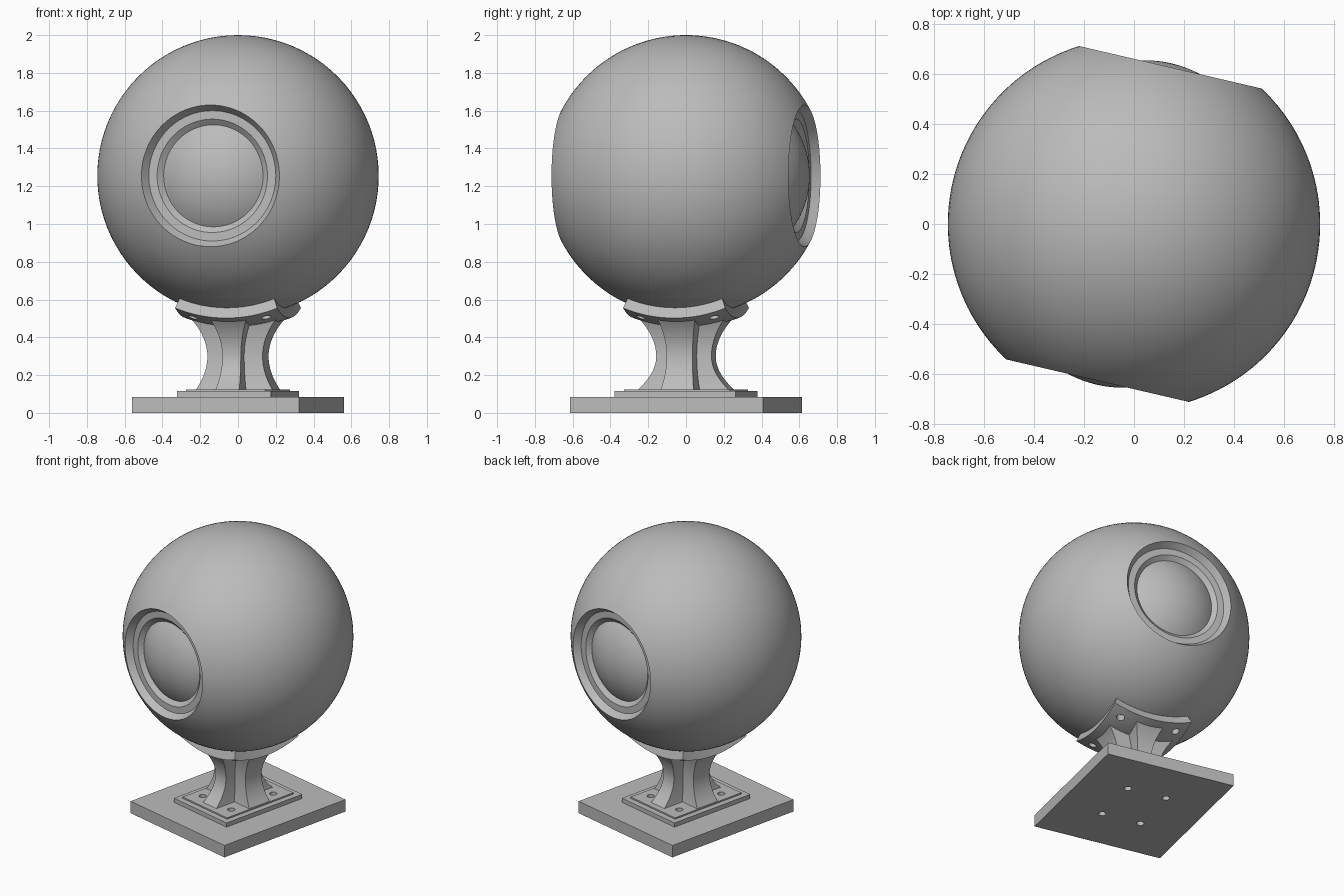
import bpy, bmesh, math
from mathutils import Matrix, Vector

if "Cube" in bpy.data.objects:
    bpy.data.objects.remove(bpy.data.objects["Cube"], do_unlink=True)

TURN = Matrix.Rotation(math.radians(-13.1), 4, 'Z')
CENTRE = Vector((0, 0, 1.255))
BALL_R = 0.745

grey = bpy.data.materials.new("plain_grey")
grey.use_nodes = True
grey.diffuse_color = (0.5, 0.5, 0.5, 1)
grey.node_tree.nodes["Principled BSDF"].inputs["Base Color"].default_value = (0.5, 0.5, 0.5, 1)


def finish(bm, name, angle=30):
    """Turn the finished part about z and add it to the scene."""
    bmesh.ops.recalc_face_normals(bm, faces=bm.faces[:])
    bm.transform(TURN)
    mesh = bpy.data.meshes.new(name)
    bm.to_mesh(mesh)
    bm.free()
    mesh.materials.append(grey)
    obj = bpy.data.objects.new(name, mesh)
    bpy.context.collection.objects.link(obj)
    smooth(obj, angle)
    return obj


def select(obj):
    bpy.ops.object.select_all(action='DESELECT')
    obj.select_set(True)
    bpy.context.view_layer.objects.active = obj


def smooth(obj, angle=30):
    select(obj)
    bpy.ops.object.shade_smooth_by_angle(angle=math.radians(angle))


def drill(obj, matrices, radius, depth):
    """Cut round holes at the given placements."""
    bm = bmesh.new()
    for m in matrices:
        bmesh.ops.create_cone(bm, cap_ends=True, segments=24, radius1=radius,
                              radius2=radius, depth=depth, matrix=m)
    cutter = finish(bm, "hole_cutter")
    cutter.hide_render = True
    mod = obj.modifiers.new("holes", 'BOOLEAN')
    mod.operation, mod.solver, mod.object = 'DIFFERENCE', 'EXACT', cutter
    select(obj)
    bpy.ops.object.modifier_apply(modifier=mod.name)
    bpy.data.objects.remove(cutter, do_unlink=True)
    smooth(obj)


# Ball with a stepped round port and a dome at each end, spun about the port axis
def port_side():
    dome_r, peak, rim = 0.471, 0.66, 0.27
    pts = []
    for i in range(13):
        a = math.asin(rim / dome_r) * i / 12
        pts.append((dome_r * math.sin(a), peak - dome_r * (1 - math.cos(a))))
    pts += [(0.30, 0.60), (0.345, 0.60)]
    start = math.asin(0.375 / BALL_R)
    for i in range(25):
        a = start + (math.pi / 2 - start) * i / 24
        pts.append((BALL_R * math.sin(a), BALL_R * math.cos(a)))
    return pts


half = port_side()
profile = half + [(r, -d) for r, d in reversed(half[:-1])]
bm = bmesh.new()
verts = [bm.verts.new((r, d, 0)) for r, d in profile]
edges = [bm.edges.new(pair) for pair in zip(verts, verts[1:])]
bmesh.ops.spin(bm, geom=verts + edges, cent=(0, 0, 0), axis=(0, 1, 0),
               angle=2 * math.pi, steps=96)
bmesh.ops.remove_doubles(bm, verts=bm.verts[:], dist=0.0001)
bm.transform(Matrix.Translation(CENTRE))
finish(bm, "ball", 25)

# Stacked foot plates with four screw holes
SCREWS = [Matrix.Translation((sx * 0.138, sy * 0.183, 0.06))
          for sx in (-1, 1) for sy in (-1, 1)]
for name, hx, hy, z0, z1 in (("base_plate", 0.454, 0.525, 0, 0.085),
                             ("foot_plate", 0.255, 0.328, 0.085, 0.115),
                             ("foot_pad", 0.215, 0.288, 0.115, 0.125)):
    bm = bmesh.new()
    bmesh.ops.create_cube(bm, size=1)
    bmesh.ops.scale(bm, vec=(2 * hx, 2 * hy, z1 - z0), verts=bm.verts[:])
    bmesh.ops.translate(bm, vec=(0, 0, (z0 + z1) / 2), verts=bm.verts[:])
    drill(finish(bm, name), SCREWS, 0.024, 0.3)


# Pedestal column: cross section that narrows at the waist and flares at both ends
def cross(z):
    waist = 0.3
    if z < waist:
        k = ((waist - z) / 0.18) ** 2
        dx, dy, wx, wy = 0.15 + 0.06 * k, 0.15 + 0.1 * k, 0.05 + 0.015 * k, 0.07 + 0.02 * k
    else:
        k = ((z - waist) / 0.22) ** 2
        dx = dy = 0.15 + 0.1 * k
        wx, wy = 0.05 + 0.06 * k, 0.07 + 0.04 * k
    quarter = [(dx, wy), (wx, wy), (wx, dy)]
    flip = quarter[::-1]
    return (quarter + [(-x, y) for x, y in flip] + [(-x, -y) for x, y in quarter]
            + [(x, -y) for x, y in flip])


bm = bmesh.new()
rings = []
for i in range(25):
    z = 0.12 + 0.4 * i / 24
    rings.append([bm.verts.new((x, y, z)) for x, y in cross(z)])
for low, high in zip(rings, rings[1:]):
    for i in range(12):
        j = (i + 1) % 12
        bm.faces.new((low[i], low[j], high[j], high[i]))
bm.faces.new(rings[0])
bm.faces.new(rings[-1])
finish(bm, "column")

# Square cradle curved to fit the ball, with a radial screw hole at each corner
bm = bmesh.new()
bmesh.ops.create_grid(bm, x_segments=16, y_segments=16, size=0.257)
inner = BALL_R - 0.002
for v in bm.verts:
    v.co.z = -math.sqrt(inner ** 2 - v.co.x ** 2 - v.co.y ** 2)
extruded = bmesh.ops.extrude_face_region(bm, geom=bm.faces[:], use_keep_orig=True)
outer = [g for g in extruded["geom"] if isinstance(g, bmesh.types.BMVert)]
bmesh.ops.scale(bm, vec=(1.08, 1.08, 1.08), verts=outer)
bm.transform(Matrix.Translation(CENTRE))
cradle = finish(bm, "cradle")
corner_holes = []
for sx in (-1, 1):
    for sy in (-1, 1):
        spot = Vector((sx * 0.2, sy * 0.2, -0.75))
        spin = spot.to_track_quat('Z', 'Y').to_matrix().to_4x4()
        corner_holes.append(Matrix.Translation(CENTRE + spot) @ spin)
drill(cradle, corner_holes, 0.026, 0.3)
